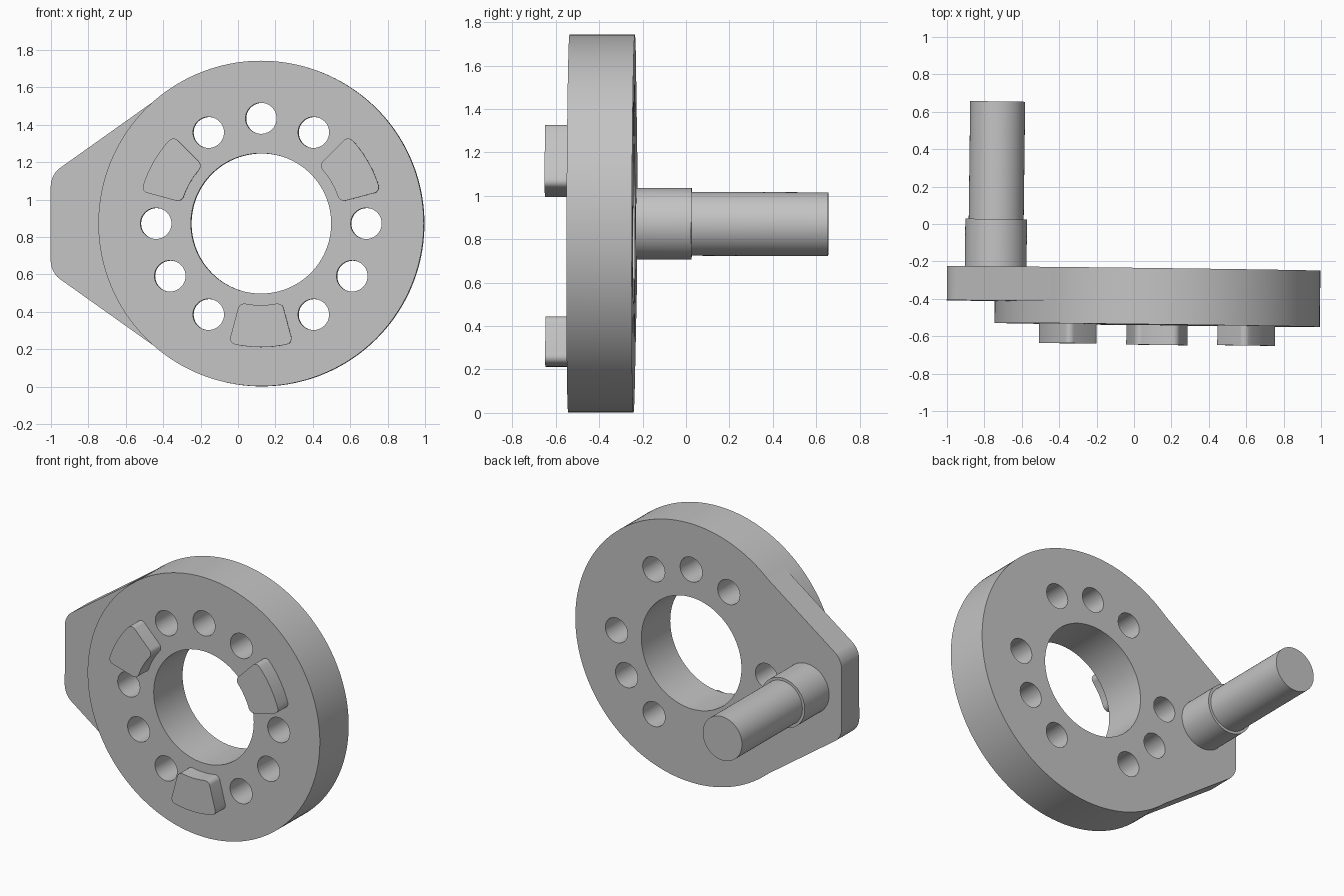
import bpy, bmesh
from math import cos, sin, radians
from mathutils import Matrix, Vector

if "Cube" in bpy.data.objects:
    bpy.data.objects.remove(bpy.data.objects["Cube"])

GREY = (0.55, 0.55, 0.55, 1)
metal = bpy.data.materials.new("grey metal")
metal.use_nodes = True
metal.diffuse_color = GREY
metal.node_tree.nodes["Principled BSDF"].inputs["Base Color"].default_value = GREY

CX, CZ = 0.13, 0.871            # ring centre
BACK, FRONT = -0.237, -0.538    # ring faces


def arc(x, z, r, a0, a1, n):
    """Points along an arc in the xz plane, angles in degrees."""
    angles = [radians(a0 + (a1 - a0) * i / n) for i in range(n + 1)]
    return [(x + r * cos(a), z + r * sin(a)) for a in angles]


def prism(name, outline, y0, y1, fillet=0, is_corner=None):
    """Extrude an xz outline along y, rounding the chosen corners."""
    bm = bmesh.new()
    base = bm.faces.new([bm.verts.new((x, y0, z)) for x, z in outline])
    new = bmesh.ops.extrude_face_region(bm, geom=[base])["geom"]
    verts = [v for v in new if isinstance(v, bmesh.types.BMVert)]
    bmesh.ops.translate(bm, verts=verts, vec=(0, y1 - y0, 0))
    bmesh.ops.recalc_face_normals(bm, faces=bm.faces)
    if fillet:
        edges = [e for e in bm.edges
                 if abs(e.verts[0].co.y - e.verts[1].co.y) > 0.01 and is_corner(e)]
        bmesh.ops.bevel(bm, geom=edges, offset=fillet, segments=6,
                        profile=0.5, affect='EDGES')
    mesh = bpy.data.meshes.new(name)
    bm.to_mesh(mesh)
    bm.free()
    mesh.materials.append(metal)
    obj = bpy.data.objects.new(name, mesh)
    bpy.context.collection.objects.link(obj)
    return obj


def cylinder(name, x, z, r, y0, y1, n=96):
    return prism(name, arc(x, z, r, 0, 360, n)[:-1], y0, y1)


def activate(obj):
    bpy.ops.object.select_all(action='DESELECT')
    obj.select_set(True)
    bpy.context.view_layer.objects.active = obj


def combine(target, tool, operation):
    mod = target.modifiers.new(operation.lower(), 'BOOLEAN')
    mod.operation, mod.object, mod.solver = operation, tool, 'EXACT'
    activate(target)
    bpy.ops.object.modifier_apply(modifier=mod.name)
    bpy.data.objects.remove(tool)


# Ring plate with the side arm merged flush to its back
plate = cylinder("ring_plate", CX, CZ, 0.87, FRONT, BACK, 160)
upper = [(-0.996, 0.262), (-0.44, 0.657)]
arm_outline = [(x, CZ + z) for x, z in upper] + [(x, CZ - z) for x, z in reversed(upper)]
arm = prism("arm", arm_outline, -0.42, BACK, 0.058,
            lambda e: e.verts[0].co.x < -0.9)
combine(plate, arm, 'UNION')

# Central bore and bolt holes, skipping the three lug positions
combine(plate, cylinder("bore", CX, CZ, 0.375, -0.8, 0), 'DIFFERENCE')
for angle in range(0, 360, 30):
    if angle % 120 != 30:
        a = radians(angle)
        hole = cylinder("hole", CX + 0.562 * cos(a), CZ + 0.562 * sin(a),
                        0.083, -0.8, 0, 40)
        combine(plate, hole, 'DIFFERENCE')

# Three rounded sector lugs on the front
parts = [plate]
for i, angle in enumerate((30, 150, 270)):
    outline = (arc(CX, CZ, 0.662, angle - 15, angle + 15, 6)
               + arc(CX, CZ, 0.437, angle + 15, angle - 15, 6))
    parts.append(prism(f"lug_{i + 1}", outline, -0.643, FRONT + 0.002, 0.034,
                       lambda e: abs(e.calc_face_angle()) > radians(40)))

# Stepped pin on the back of the arm
parts.append(cylinder("pin_collar", -0.737, CZ, 0.165, BACK - 0.002, 0.017))
parts.append(cylinder("pin_shaft", -0.737, CZ, 0.147, 0.015, 0.646))

# Slight lean of the whole piece, then smooth the curved walls
pivot = Vector((0, 0, CZ))
lean = (Matrix.Translation(pivot) @ Matrix.Rotation(-0.0125, 4, 'Z')
        @ Matrix.Rotation(-0.0035, 4, 'X') @ Matrix.Translation(-pivot))
for obj in parts:
    obj.data.transform(lean)
    activate(obj)
    bpy.ops.object.shade_smooth_by_angle(angle=radians(30))
